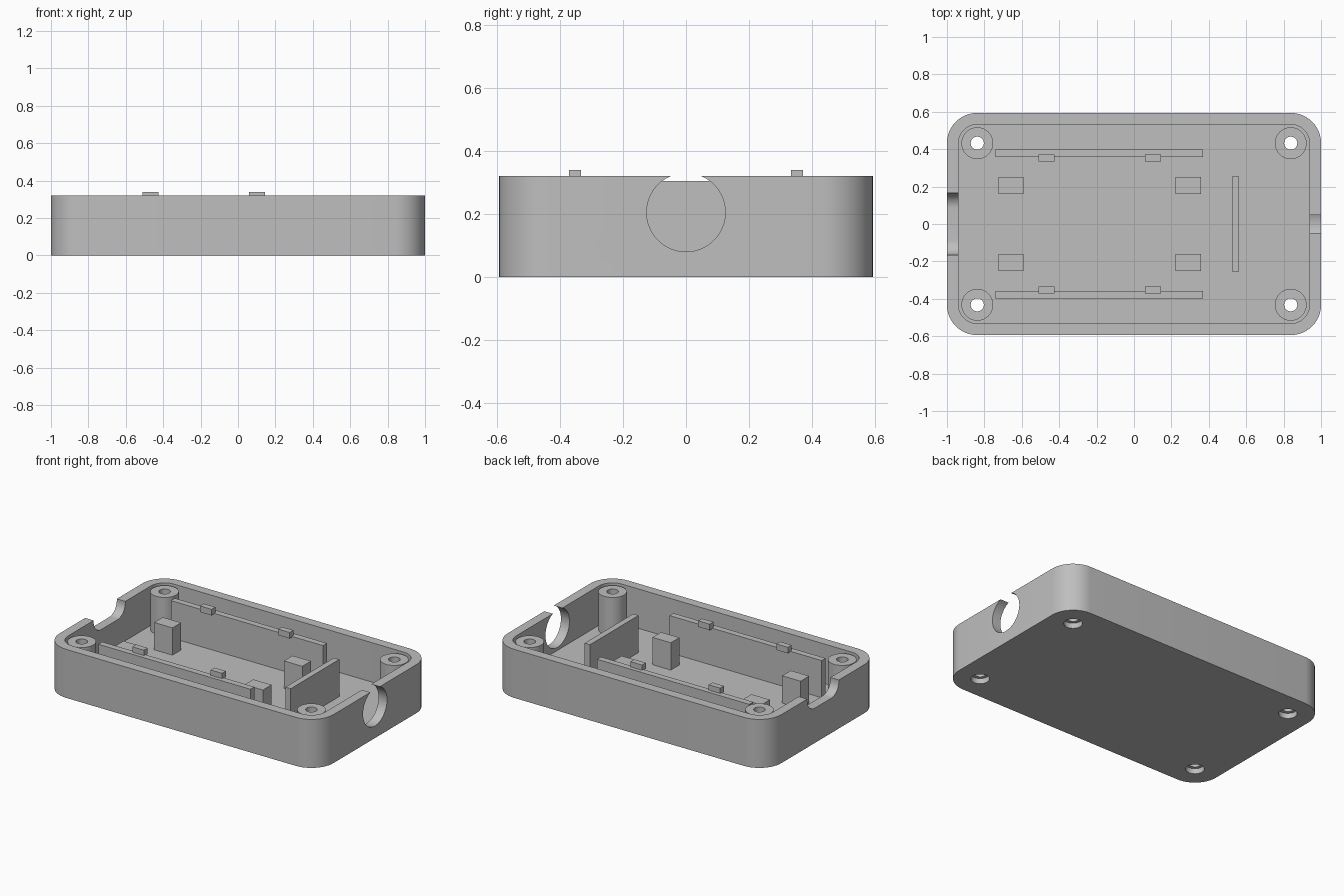
import bpy, bmesh
from math import cos, sin, pi, radians
from mathutils import Matrix, Vector

cube = bpy.data.objects.get("Cube")
if cube:
    bpy.data.objects.remove(cube, do_unlink=True)

grey = bpy.data.materials.new("plain_grey")
grey.use_nodes = True
colour = (0.52, 0.52, 0.52, 1)
grey.diffuse_color = colour
grey.node_tree.nodes["Principled BSDF"].inputs["Base Color"].default_value = colour

RIM, FLOOR, TOP = 0.32, 0.06, 0.305
BX, BY = 0.838, 0.432          # screw boss centres, also the corner arc centres


def finish(name, bm):
    bmesh.ops.recalc_face_normals(bm, faces=bm.faces)
    mesh = bpy.data.meshes.new(name)
    bm.to_mesh(mesh)
    bm.free()
    mesh.materials.append(grey)
    obj = bpy.data.objects.new(name, mesh)
    bpy.context.collection.objects.link(obj)
    return obj


def rounded(cx, cy, r, steps=12):
    """Outline of a rounded rectangle with arc centres at +-cx, +-cy."""
    pts = []
    for k, (sx, sy) in enumerate([(1, 1), (-1, 1), (-1, -1), (1, -1)]):
        for i in range(steps + 1):
            a = (k + i / steps) * pi / 2
            pts.append((sx * cx + r * cos(a), sy * cy + r * sin(a)))
    return pts


def circle(r, steps=48):
    return [(r * cos(2 * pi * i / steps), r * sin(2 * pi * i / steps)) for i in range(steps)]


def prism(name, outline, z0, z1, matrix=Matrix()):
    bm = bmesh.new()
    face = bm.faces.new([bm.verts.new((x, y, z0)) for x, y in outline])
    new = bmesh.ops.extrude_face_region(bm, geom=[face])["geom"]
    verts = [v for v in new if isinstance(v, bmesh.types.BMVert)]
    bmesh.ops.translate(bm, verts=verts, vec=(0, 0, z1 - z0))
    bmesh.ops.transform(bm, matrix=matrix, verts=bm.verts)
    return finish(name, bm)


def box(name, x0, x1, y0, y1, z0, z1):
    return prism(name, [(x0, y0), (x1, y0), (x1, y1), (x0, y1)], z0, z1)


def smooth(obj):
    bpy.ops.object.select_all(action="DESELECT")
    obj.select_set(True)
    bpy.context.view_layer.objects.active = obj
    bpy.ops.object.shade_smooth_by_angle(angle=radians(30))


def cut(target, cutter):
    mod = target.modifiers.new("cut", "BOOLEAN")
    mod.operation, mod.solver, mod.object = "DIFFERENCE", "EXACT", cutter
    cutter.hide_render = True
    bpy.context.view_layer.objects.active = target
    bpy.ops.object.modifier_apply(modifier=mod.name)
    bpy.data.objects.remove(cutter, do_unlink=True)


# Tray with rounded corners
tray = prism("tray", rounded(BX, BY, 0.162), 0, RIM)
cut(tray, prism("cavity", rounded(BX, BY, 0.1), FLOOR, 0.5))

# Round cable opening in the +x wall, rounded connector notch in the -x wall
along_x = Matrix(((0, 0, 1, 0), (1, 0, 0, 0), (0, 1, 0, 0), (0, 0, 0, 1)))
cut(tray, prism("cable_hole", circle(0.125, 64), 0.9, 1.1,
                Matrix.Translation((0, 0, 0.205)) @ along_x))
cut(tray, prism("connector_notch", rounded(0.085, 0.01, 0.08), -1.1, -0.9,
                Matrix.Translation((0, 0, 0.32)) @ along_x))

# Screw bosses, with through holes and counterbores under the floor
for sx, x_name in ((1, "left"), (-1, "right")):
    for sy, y_name in ((1, "back"), (-1, "front")):
        at = Matrix.Translation((sx * BX, sy * BY, 0))
        cut(tray, prism("screw_hole", circle(0.035), -0.1, 0.2, at))
        cut(tray, prism("counterbore", circle(0.056), -0.1, 0.035, at))
        boss = prism(f"screw_boss_{y_name}_{x_name}", circle(0.085), FLOOR, 0.31, at)
        cut(boss, prism("boss_hole", circle(0.035), 0, 0.5, at))
        smooth(boss)
smooth(tray)

# Board rails with snap clips, and support posts, on both sides
for s, side in ((1, "back"), (-1, "front")):
    def mirrored(name, x0, x1, y0, y1, z0, z1):
        ya, yb = sorted((s * y0, s * y1))
        return box(f"{side}_{name}", x0, x1, ya, yb, z0, z1)

    mirrored("rail", -0.74, 0.37, 0.357, 0.398, FLOOR, TOP)
    for i, x in enumerate((-0.468, 0.102)):
        mirrored(f"clip_{i + 1}", x - 0.042, x + 0.042, 0.333, 0.372, 0.3, 0.34)
    for i, x in enumerate((-0.657, 0.29)):
        mirrored(f"post_{i + 1}", x - 0.067, x + 0.067, 0.16, 0.25, FLOOR, 0.24)

# Divider wall in front of the cable opening
box("divider", 0.523, 0.562, -0.253, 0.253, FLOOR, TOP)
